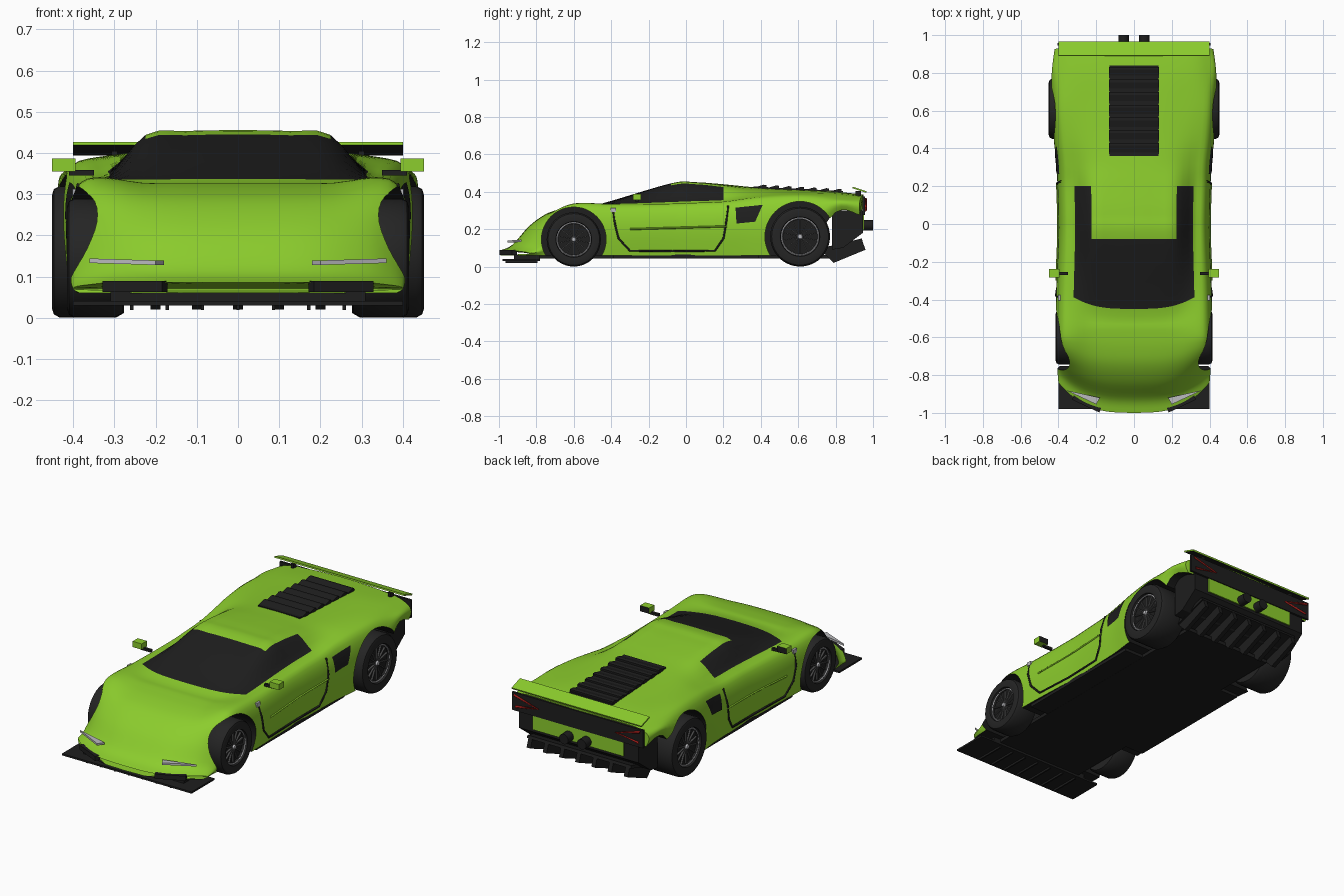
import bpy, bmesh, math
from mathutils import Vector, Matrix
from mathutils.bvhtree import BVHTree

if "Cube" in bpy.data.objects:
    bpy.data.objects.remove(bpy.data.objects["Cube"])


def material(name, r, g, b):
    m = bpy.data.materials.new(name)
    m.use_nodes = True
    m.diffuse_color = (r, g, b, 1)
    m.node_tree.nodes["Principled BSDF"].inputs["Base Color"].default_value = (r, g, b, 1)
    return m


GREEN = material("lime paint", .262, .61, .026)
BLACK = material("black trim", .013, .013, .013)
RUBBER = material("tyre rubber", .018, .018, .018)
GREY = material("spoke grey", .07, .07, .07)
SILVER = material("silver", .5, .5, .52)
RED = material("tail light red", .35, .012, .01)


def select(ob):
    bpy.ops.object.select_all(action='DESELECT')
    ob.select_set(True)
    bpy.context.view_layer.objects.active = ob


def finish(name, bm, *mats, smooth=None):
    bmesh.ops.recalc_face_normals(bm, faces=bm.faces)
    me = bpy.data.meshes.new(name)
    bm.to_mesh(me)
    bm.free()
    for m in mats:
        me.materials.append(m)
    ob = bpy.data.objects.new(name, me)
    bpy.context.collection.objects.link(ob)
    if smooth:
        select(ob)
        bpy.ops.object.shade_smooth_by_angle(angle=math.radians(smooth))
    return ob


def box(name, centre, size, mat, rot=Matrix(), back=None):
    bm = bmesh.new()
    bmesh.ops.create_cube(bm, size=1, matrix=Matrix.Translation(centre) @ rot @ Matrix.Diagonal((*size, 1)))
    if back:
        for f in bm.faces:
            f.material_index = int(f.normal.y > .5)
    return finish(name, bm, mat, *([back] if back else []))


def prism(name, yz, x0, x1, *mats):
    """Side profile extruded across the car."""
    bm = bmesh.new()
    face = bm.faces.new([bm.verts.new((x0, y, z)) for y, z in yz])
    ext = bmesh.ops.extrude_face_region(bm, geom=[face])["geom"]
    bmesh.ops.translate(bm, vec=(x1 - x0, 0, 0), verts=[v for v in ext if isinstance(v, bmesh.types.BMVert)])
    return finish(name, bm, *mats)


def lathe(name, profile, y, z, mat, steps=40, smooth=35):
    """Profile of (radius, x) spun about the axle."""
    bm = bmesh.new()
    vs = [bm.verts.new((x, y, z + r)) for r, x in profile]
    es = [bm.edges.new(p) for p in zip(vs, vs[1:])]
    bmesh.ops.spin(bm, geom=vs + es, axis=(1, 0, 0), cent=(0, y, z), angle=math.tau, steps=steps)
    bmesh.ops.remove_doubles(bm, verts=bm.verts, dist=.0002)
    return finish(name, bm, mat, smooth=smooth)


def rod(name, pts, radius, mat):
    cu = bpy.data.curves.new(name, 'CURVE')
    cu.dimensions, cu.bevel_depth, cu.bevel_resolution = '3D', radius, 0
    sp = cu.splines.new('POLY')
    sp.points.add(len(pts) - 1)
    for p, co in zip(sp.points, pts):
        p.co = (*co, 1)
    cu.materials.append(mat)
    ob = bpy.data.objects.new(name, cu)
    bpy.context.collection.objects.link(ob)
    select(ob)
    bpy.ops.object.convert(target='MESH')


def spline(pts, n):
    """Smooth curve through points, n samples per span."""
    p, out = [pts[0], *pts, pts[-1]], []
    for a, b, c, d in zip(p, p[1:], p[2:], p[3:]):
        for i in range(n):
            t = i / n
            out.append(b + (c - a) * (t / 2) + (a * 2 - b * 5 + c * 4 - d) * (t * t / 2)
                       + (b * 3 - a - c * 3 + d) * (t ** 3 / 2))
    return out + [pts[-1]]


# Body stations: y, sweep, centre z, roof edge z, window base z, shoulder z, half width, sill z
STATIONS = [
    (-1, .16, .085, .085, .085, .08, .4, .06),
    (-.93, .15, .115, .115, .115, .11, .405, .06),
    (-.84, .12, .215, .215, .215, .2, .408, .06),
    (-.75, .07, .28, .28, .285, .275, .412, .06),
    (-.66, .03, .31, .312, .325, .315, .415, .06),
    (-.56, 0, .325, .327, .34, .33, .415, .06),
    (-.45, .12, .337, .335, .335, .325, .41, .06),
    (-.08, 0, .445, .434, .345, .33, .4, .06),
    (.05, 0, .451, .44, .35, .335, .4, .06),
    (.2, 0, .44, .425, .355, .34, .405, .06),
    (.32, 0, .428, .41, .37, .355, .41, .06),
    (.45, 0, .418, .405, .385, .365, .425, .06),
    (.62, 0, .41, .4, .39, .37, .438, .06),
    (.8, 0, .4, .395, .385, .365, .435, .29),
    (.95, -.02, .385, .38, .375, .36, .42, .275)]
ROWS, COLS = 5, 3


def section(y, sweep, zc, zr, zb, zs, w, sill):
    k, h = w / .41, zs - sill
    pts = [(0, zc), (.13 * k, zc * .8 + zr * .2), (.23 * k, zr), (.32 * k, zb), (w - .035, zs),
           (w - .006, sill + h * .78), (w, sill + h * .45), (w - .015, sill)]
    return [Vector((x, y + sweep * (x / .4) ** 3, z)) for x, z in pts]


# Body shell: smooth loft, glass chosen by station and column
tracks = [spline(list(t), ROWS) for t in zip(*[section(*s) for s in STATIONS])]
bm = bmesh.new()
rings = []
for ri, pts in enumerate(zip(*tracks)):
    half = spline(list(pts), COLS)
    sill = half[-1]
    sweep = sill.y - half[0].y
    half += [Vector((sill.x * f, half[0].y + sweep * f ** 3, sill.z)) for f in (.8, .6, .3, 0)]
    left = [Vector((-v.x, v.y, v.z)) for v in half[-2:0:-1]]
    rings.append([bm.verts.new(v) for v in half + left])
count = len(rings[0])
for r, (a, b) in enumerate(zip(rings, rings[1:])):
    for c in range(count):
        f = bm.faces.new((a[c], a[(c + 1) % count], b[(c + 1) % count], b[c]))
        col, row = min(c, count - 1 - c) // COLS, r // ROWS
        windscreen = row == 6 and col < 3
        side_window = row in (7, 8) and col == 2
        f.material_index = int(windscreen or side_window or col > 6)
caps = [bm.faces.new(rings[0]), bm.faces.new(rings[-1])]
bmesh.ops.triangulate(bm, faces=caps)
bmesh.ops.recalc_face_normals(bm, faces=bm.faces)
tree = BVHTree.FromBMesh(bm)
body = finish("body", bm, GREEN, BLACK)


def on_side(y, z, s, lift=.002):
    hit = tree.ray_cast(Vector((s, y, z)), Vector((-s, 0, 0)))[0]
    return Vector((hit.x + s * lift, y, z))


# Wheel wells cut from the body, then wheels: centre y, radius, outer x, width
AXLES = {"front": (-.6, .145, .415, .135), "rear": (.61, .16, .452, .175)}
for axle, (y, R, X, W) in AXLES.items():
    for s, side in ((1, "left"), (-1, "right")):
        bm = bmesh.new()
        bmesh.ops.create_cone(bm, cap_ends=True, segments=48, radius1=R + .028, radius2=R + .028, depth=.36,
                              matrix=Matrix.Translation((s * .42, y, R)) @ Matrix.Rotation(math.pi / 2, 4, 'Y'))
        for f in bm.faces:
            f.material_index = 1
        cutter = finish("well_cutter", bm, GREEN, BLACK)
        cutter.hide_render = True
        mod = body.modifiers.new("well", 'BOOLEAN')
        mod.operation, mod.solver, mod.object = 'DIFFERENCE', 'EXACT', cutter
        select(body)
        bpy.ops.object.modifier_apply(modifier=mod.name)
        bpy.data.objects.remove(cutter)

        tag = f"{axle}_{side}_"
        prof = [(0, W), (.6 * R, W), (.93 * R, W), (R, W - .02), (R, .02), (.95 * R, .005),
                (.85 * R, 0), (.66 * R, .003), (.63 * R, .03)]
        lathe(tag + "tyre", [(r, s * (X - d)) for r, d in prof], y, R, RUBBER)
        lathe(tag + "rim", [(0, s * (X - .03)), (.64 * R, s * (X - .03))], y, R, BLACK)
        lathe(tag + "rim_ring", [(r * R, s * (X - d)) for r, d in ((.58, .014), (.605, .01), (.64, .014))], y, R, SILVER)
        lathe(tag + "hub", [(0, s * (X - .012)), (.07 * R, s * (X - .012)), (.1 * R, s * (X - .03))], y, R, SILVER, 16)
        for i in range(14):
            spin = Matrix.Rotation(math.tau * i / 14, 4, 'X')
            mid = Vector((s * (X - .025), y, R)) + spin @ Vector((0, 0, .34 * R))
            box(tag + "spoke", mid, (.01, .006, .5 * R), GREY, spin)
select(body)
bpy.ops.object.shade_smooth_by_angle(angle=math.radians(32))

# Floor, sills and front splitter
box("floor", (0, 0, .054), (.77, .78, .022), BLACK)
box("floor_spine", (0, -.05, .052), (.54, 1.64, .02), BLACK)
box("nose_floor", (0, -.85, .05), (.62, .14, .024), BLACK)
box("splitter", (0, -.88, .035), (.8, .2, .01), BLACK)
for i in range(-3, 4):
    box("splitter_strake", (i * .086, -.88, .025), (.008, .17, .012), BLACK)

# Details repeated on each side
DOOR = [(-.39, .31), (-.38, .23), (-.36, .15), (-.3, .085), (-.07, .082), (.155, .085), (.2, .15), (.215, .24), (.225, .325)]
VENT = [(.265, .315), (.41, .33), (.37, .24), (.27, .23)]
for s, side in ((1, "left"), (-1, "right")):
    rod(side + "_door_gap", [on_side(y, z, s) for y, z in DOOR], .006, BLACK)
    rod(side + "_door_crease", [on_side(-.3 + i * .052, .2 + i * .0015, s) for i in range(11)], .005, GREEN)
    box(side + "_side_marker", on_side(-.39, .302, s), (.012, .03, .022), SILVER)

    # Side intake plate wrapped on the flank
    bm = bmesh.new()
    bm.faces.new([bm.verts.new((0, y, z)) for y, z in VENT])
    bmesh.ops.subdivide_edges(bm, edges=bm.edges, cuts=5, use_grid_fill=True)
    for v in bm.verts:
        v.co = on_side(v.co.y, v.co.z, s, .004)
    finish(side + "_side_intake", bm, BLACK)

    # Headlight blade
    bm = bmesh.new()
    tri = ((.36, -.88), (.18, -.92), (.2, -.955))
    low, top = [[bm.verts.new((s * x, y, z + .03 * x)) for x, y in tri] for z in (.122, .133)]
    bm.faces.new(low)
    bm.faces.new(top)
    for i in range(3):
        bm.faces.new((low[i], low[i - 1], top[i - 1], top[i]))
    finish(side + "_headlight", bm, SILVER)
    box(side + "_nose_duct", (s * .25, -.95, .076), (.16, .03, .026), BLACK, Matrix.Rotation(s * .44, 4, 'Z'))

    # Door mirror
    box(side + "_mirror_arm", (s * .38, -.262, .352), (.06, .015, .014), BLACK)
    box(side + "_mirror", (s * .423, -.262, .371), (.056, .045, .032), GREEN, back=BLACK)

    # Tail light chevron and exhaust
    rod(side + "_tail_light", [(s * .39, .96, .362), (s * .24, .96, .322), (s * .38, .96, .3)], .007, RED)
    x = s * .055
    bm = bmesh.new()
    bmesh.ops.create_cone(bm, cap_ends=True, segments=20, radius1=.028, radius2=.028, depth=.09,
                          matrix=Matrix.Translation((x, .955, .22)) @ Matrix.Rotation(math.pi / 2, 4, 'X'))
    finish(side + "_exhaust", bm, BLACK, smooth=35)
    box(side + "_wing_support", (s * .3, .92, .39), (.015, .03, .03), BLACK)

# Tail: panel, bumper, diffuser
box("tail_panel", (0, .951, .325), (.81, .012, .1), BLACK)
prism("rear_bumper", [(.78, .3), (.78, .09), (.84, .1), (.945, .18), (.945, .3)], -.37, .37, BLACK)
box("tail_lower_panel", (0, .947, .235), (.56, .01, .08), GREEN)
prism("diffuser_roof", [(.7, .06), (.73, .1), (.94, .15), (.945, .135)], -.32, .32, BLACK)
for i in range(7):
    x = -.3 + i * .1
    prism("diffuser_fin", [(.72, .09), (.79, .02), (.96, .09), (.94, .145)], x - .012, x + .012, BLACK)

# Rear wing with dark underside
wing = prism("rear_wing", [(.89, .419), (.963, .394), (.966, .402), (.892, .427)], -.4, .4, GREEN, BLACK)
for p in wing.data.polygons:
    p.material_index = int(p.normal.z < -.7)


# Engine cover louvres
def deck(y):
    return .425 - .055 * (y - .36)


prism("louvre_base", [(.36, deck(.36) - .02), (.36, deck(.36) + .003), (.84, deck(.84) + .005), (.84, deck(.84) - .02)],
      -.13, .13, BLACK)
for i in range(7):
    y = .37 + i * .067
    prism("louvre_slat", [(y, deck(y)), (y + .045, deck(y) + .013), (y + .06, deck(y) + .011), (y + .06, deck(y) - .01)],
          -.133, .133, BLACK)
